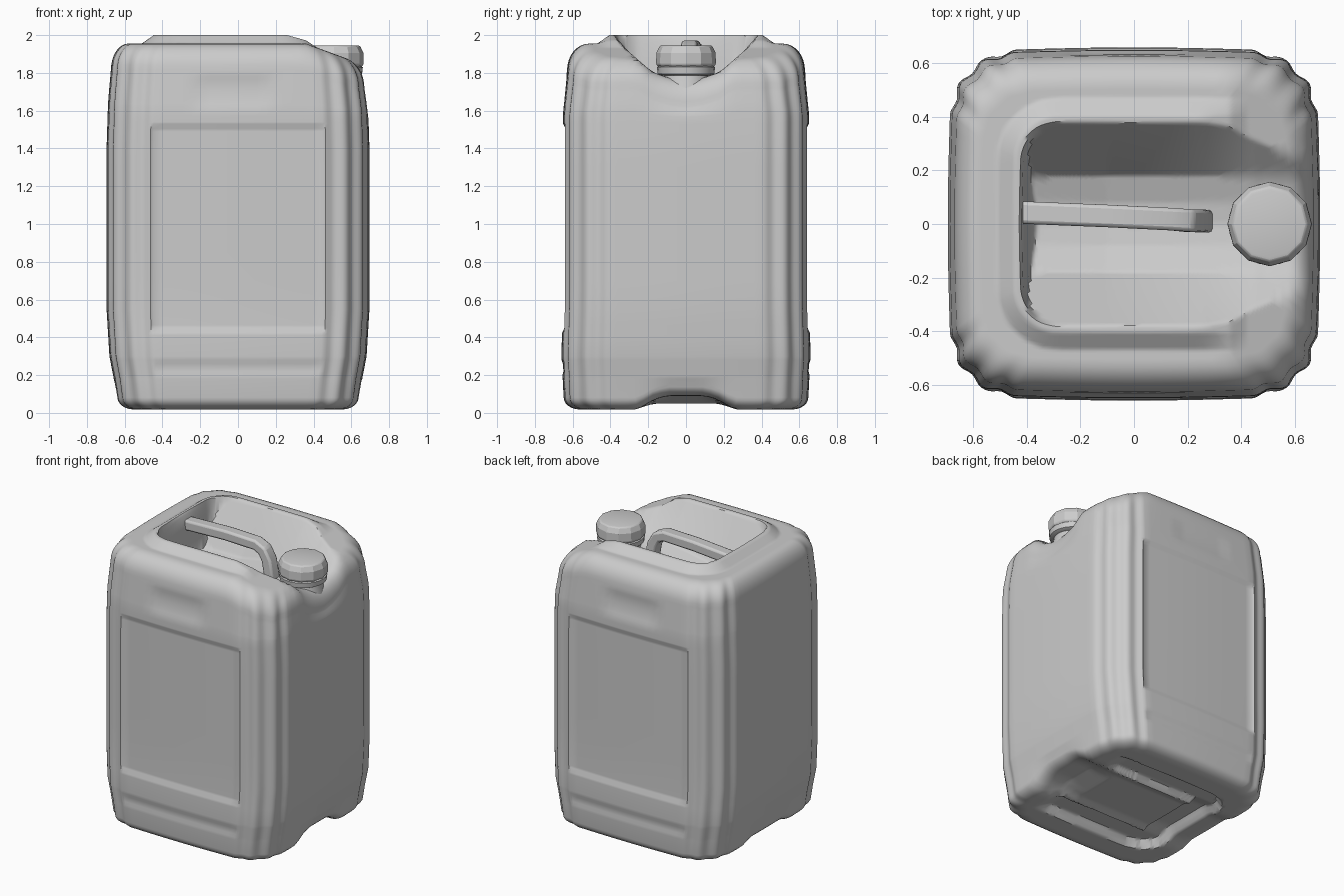
import bpy, bmesh, math
from mathutils import Vector

if "Cube" in bpy.data.objects:
    bpy.data.objects.remove(bpy.data.objects["Cube"])

A, B, R = 0.69, 0.65, 0.24   # half length, half depth, corner radius


def interp(v, pts):
    if v <= pts[0][0]:
        return pts[0][1]
    for (a, p), (b, q) in zip(pts, pts[1:]):
        if v <= b:
            return p + (q - p) * (v - a) / (b - a)
    return pts[-1][1]


def recess_dist(x, y):
    # signed distance to the hand recess outline, open towards +x
    r = 0.14
    qx, qy = -0.42 - x + r, abs(y) - 0.38 + r
    return math.hypot(max(qx, 0), max(qy, 0)) + min(max(qx, qy), 0) - r


def top_z(x, y):
    # height of the top: shoulder, raised rim and hand recess
    s = recess_dist(x, y)
    base = interp(x, [(0.36, 1.955), (0.62, 1.86)])
    fade = interp(x, [(0.26, 1), (0.42, 0)])
    if s >= 0:
        return base + fade * interp(s, [(0.025, 0.045), (0.09, 0)])
    # sides slope to a valley, the back wall is steep
    d = min(0.38 - abs(y), -s * 6)
    floor = interp(x, [(-0.1, 1.66), (0.45, 1.76)])
    rim_z = interp(x, [(0.26, 2.0), (0.42, 1.98)])
    slope = interp(d, [(0, rim_z), (0.2, floor + 0.045), (0.3, floor + 0.01), (0.38, floor)])
    return min(slope, base + 0.045 * fade)


def bottom_z(x, y):
    # height of the underside: arched middle, C-shaped groove, notch at +x
    s = recess_dist(x, y)
    z = interp(abs(y), [(0.17, 0.05), (0.27, 0.018)])
    groove = interp(s, [(-0.15, 0), (-0.12, 0.055), (0.02, 0.055), (0.05, 0)])
    z += groove * interp(x, [(0.36, 1), (0.47, 0)])
    notch = interp(abs(y), [(0.1, 0.04), (0.24, 0)])
    return z + notch * interp(x, [(0.3, 0), (0.45, 1)])


def make_outline():
    # rounded rectangle with three vertical flutes at each corner
    pts = []
    n_c, n_s = 24, 18
    for k in range(4):
        cx = (A - R) * (1, -1, -1, 1)[k]
        cy = (B - R) * (1, 1, -1, -1)[k]
        for i in range(n_c + 1):
            a = math.pi / 2 * (k + i / n_c)
            g = 0.018 * (1 - math.cos(6 * math.pi * i / n_c)) / 2
            n = Vector((math.cos(a), math.sin(a)))
            pts.append((Vector((cx, cy)) + R * n, n, g))
        nx = (A - R) * (-1, -1, 1, 1)[k]
        ny = (B - R) * (1, -1, -1, 1)[k]
        end = Vector((nx, ny)) + R * n
        start = pts[-1][0]
        for i in range(1, n_s):
            bow = 0.008 * math.sin(math.pi * i / n_s)
            pts.append((start.lerp(end, i / n_s) + n * bow, n, 0))
    return pts


OUT = make_outline()


def panel(x, z):
    # label panel and bands pressed into the front and back
    v = interp(z, [(0.425, 0), (0.45, 0.014), (1.505, 0.014), (1.53, 0)])
    v += interp(z, [(0.2, 0), (0.22, 0.006), (0.26, 0.006), (0.28, 0)])
    v *= 1 if abs(x) < 0.46 else 0
    if -0.24 < x < 0.19:
        v += interp(z, [(1.62, 0), (1.637, 0.006), (1.766, 0.006), (1.782, 0)])
    return v


def finish(bm, name, angle=35, bevel=0):
    bmesh.ops.recalc_face_normals(bm, faces=bm.faces)
    me = bpy.data.meshes.new(name)
    bm.to_mesh(me)
    bm.free()
    ob = bpy.data.objects.new(name, me)
    bpy.context.collection.objects.link(ob)
    if bevel:
        m = ob.modifiers.new("bevel", 'BEVEL')
        m.width, m.segments, m.limit_method = bevel, 2, 'ANGLE'
    bpy.ops.object.select_all(action='DESELECT')
    ob.select_set(True)
    bpy.context.view_layer.objects.active = ob
    bpy.ops.object.shade_smooth_by_angle(angle=math.radians(angle))
    return ob


def loft(rings, name, **kw):
    bm = bmesh.new()
    rows = [[bm.verts.new(p) for p in r] for r in rings]
    n = len(rows[0])
    for a, b in zip(rows, rows[1:]):
        for i in range(n):
            j = (i + 1) % n
            bm.faces.new((a[i], a[j], b[j], b[i]))
    bm.faces.new(rows[0])
    bm.faces.new(rows[-1])
    return finish(bm, name, **kw)


def ring(hx, hy, flute, zfun, panels=False):
    pts = []
    for p, n, g in OUT:
        q = p - n * g * flute
        x, y = q.x * hx / A, q.y * hy / B
        z = zfun(x, y)
        if panels and abs(n.y) > 0.99 and g < 0.001:
            y -= n.y * panel(x, z)
        pts.append((x, y, z))
    return pts


HX = [(0.1, 0.635), (0.3, 0.673), (0.55, 0.688), (1.4, 0.688), (1.65, 0.68), (1.82, 0.665)]
HY = [(0.1, 0.64), (0.3, 0.652), (0.6, 0.643), (1.4, 0.643), (1.6, 0.643), (1.82, 0.622)]
rings = []

# underside, from the middle outwards, then the rounded bottom edge
x0, y0, rb = HX[0][1], HY[0][1], 0.085
N = 36
for i in range(N):
    t = 0.02 + 0.98 * i / N
    rings.append(ring((x0 - rb) * t, (y0 - rb) * t, 0.7 * t ** 4, bottom_z))
for i in range(7):
    a = math.pi / 2 * i / 6
    ins, up = rb * (1 - math.sin(a)), 0.75 * rb * (1 - math.cos(a))
    rings.append(ring(x0 - ins, y0 - ins, 0.8, lambda x, y: bottom_z(x, y) + up))

# walls
for z in (0.18, 0.2, 0.22, 0.26, 0.28, 0.3, 0.41, 0.425, 0.45, 0.465, 0.55, 0.7,
          0.85, 1.0, 1.15, 1.3, 1.4, 1.49, 1.505, 1.53, 1.54):
    rings.append(ring(interp(z, HX), interp(z, HY), 1, lambda x, y: z, True))
DROP, INX, INY = 0.14, 0.09, 0.115
for f in (0.08, 0.26, 0.33, 0.6, 0.81, 0.88, 1):
    zz = 1.55 + 0.265 * f
    rings.append(ring(interp(zz, HX), interp(zz, HY), 1,
                      lambda x, y: 1.55 + (top_z(x, y) - DROP - 1.55) * f, True))

# rounded shoulder, then the top surface inwards
x1, y1 = HX[-1][1], HY[-1][1]
for i in range(1, 9):
    a = math.pi / 2 * i / 8
    ins, dn = 1 - math.cos(a), DROP * (1 - math.sin(a))
    rings.append(ring(x1 - INX * ins, y1 - INY * ins, 1 - 0.5 * i / 8,
                      lambda x, y: top_z(x, y) - dn))
N = 56
for i in range(1, N):
    t = 1 - 0.98 * i / N
    rings.append(ring((x1 - INX) * t, (y1 - INY) * t, 0.5 * t ** 6, top_z))
loft(rings, "canister_body", angle=40)

# carrying handle: rectangular section along a bent path
path = [(-0.47, 0.045, 1.915), (-0.1, 0.03, 1.935), (0.14, 0.018, 1.935),
        (0.20, 0.013, 1.91), (0.235, 0.012, 1.85), (0.27, 0.01, 1.66)]
secs = []
for i, p in enumerate(path):
    p = Vector(p)
    d = Vector(path[min(i + 1, len(path) - 1)]) - Vector(path[max(i - 1, 0)])
    d.normalize()
    side = Vector((0, 1, 0))
    up = d.cross(side).normalized()
    w, h = 0.042, 0.036
    secs.append([p + side * w * a + up * h * b
                 for a, b in ((1, 1), (-1, 1), (-1, -1), (1, -1))])
loft(secs, "handle", angle=35, bevel=0.014)


# neck and screw cap
def lathe(profile, sides, name, **kw):
    loft([[(0.507 + r * math.cos(2 * math.pi * i / sides),
            r * math.sin(2 * math.pi * i / sides), z) for i in range(sides)]
          for r, z in profile], name, **kw)


lathe([(0.155, 1.66), (0.125, 1.77), (0.118, 1.82)], 32, "neck")
lathe([(0.13, 1.785), (0.15, 1.795), (0.154, 1.83), (0.145, 1.836)], 24, "cap_collar")
lathe([(0.14, 1.825), (0.158, 1.845), (0.157, 1.905), (0.14, 1.942), (0.125, 1.946)],
      12, "screw_cap", angle=20, bevel=0.006)
